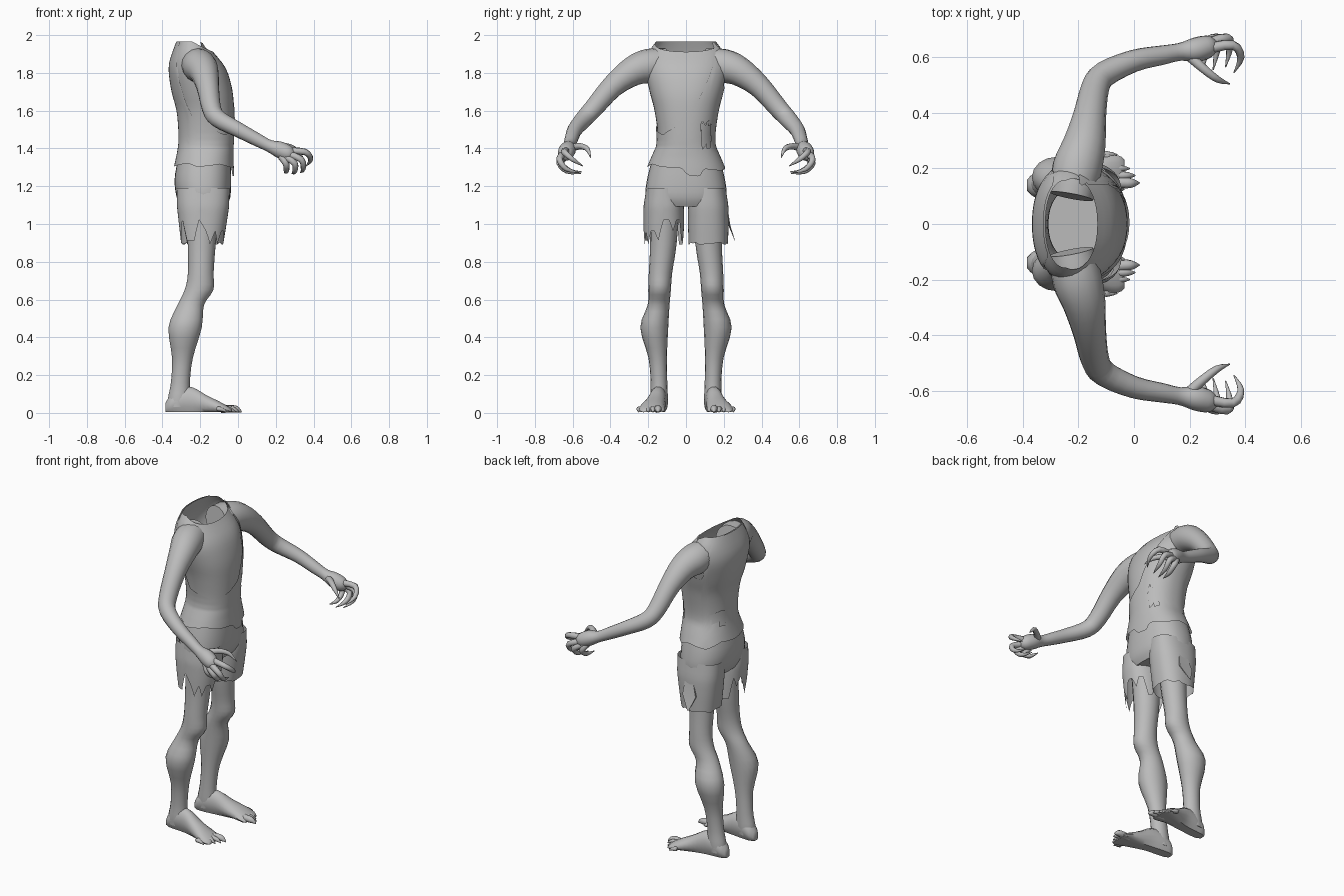
import bpy, bmesh, math, random
from mathutils import Vector

if "Cube" in bpy.data.objects:
    bpy.data.objects.remove(bpy.data.objects["Cube"])

random.seed(4)
mat = bpy.data.materials.new("dull grey")
mat.diffuse_color = (0.5, 0.5, 0.5, 1)
mat.use_nodes = True
mat.node_tree.nodes["Principled BSDF"].inputs["Base Color"].default_value = mat.diffuse_color
SIDES = (("left", 1), ("right", -1))


def skin(name, rows, caps=(True, True), drop=None, angle=50):
    """Join rows of points into a closed tube; drop(centre) cuts holes."""
    bm = bmesh.new()
    vs = [[bm.verts.new(p) for p in r] for r in rows]
    n = len(rows[0])
    for a, b in zip(vs, vs[1:]):
        for i in range(n):
            bm.faces.new((a[i], a[(i + 1) % n], b[(i + 1) % n], b[i]))
    if caps[0]:
        bm.faces.new(vs[0])
    if caps[1]:
        bm.faces.new(vs[-1])
    bmesh.ops.recalc_face_normals(bm, faces=bm.faces)
    if drop:
        gone = [f for f in bm.faces if drop(f.calc_center_median())]
        bmesh.ops.delete(bm, geom=gone, context='FACES')
    me = bpy.data.meshes.new(name)
    bm.to_mesh(me)
    bm.free()
    me.materials.append(mat)
    ob = bpy.data.objects.new(name, me)
    bpy.context.collection.objects.link(ob)
    bpy.context.view_layer.objects.active = ob
    ob.select_set(True)
    bpy.ops.object.shade_smooth_by_angle(angle=math.radians(angle))
    ob.select_set(False)
    return ob


def lerp(keys, t):
    """Linear lookup in rows sorted by their first value."""
    if t <= keys[0][0]:
        return keys[0][1:]
    for a, b in zip(keys, keys[1:]):
        if t <= b[0]:
            k = (t - a[0]) / (b[0] - a[0])
            return tuple(u + (v - u) * k for u, v in zip(a[1:], b[1:]))
    return keys[-1][1:]


def spline(keys, steps):
    """Catmull-Rom resampling of tuples."""
    out = []
    for i in range(len(keys) - 1):
        q = [keys[max(i - 1, 0)], keys[i], keys[i + 1], keys[min(i + 2, len(keys) - 1)]]
        for j in range(steps):
            t = j / steps
            out.append(tuple(0.5 * (2 * b + (c - a) * t + (2 * a - 5 * b + 4 * c - d) * t * t
                                    + (3 * b - a - 3 * c + d) * t ** 3) for a, b, c, d in zip(*q)))
    return out + [keys[-1]]


def tube(name, keys, s=1, n=12, steps=3):
    """Round limb through (x, y, z, radius) keys, mirrored by s."""
    pts = [(Vector((x, y * s, z)), max(r, 0.001)) for x, y, z, r in spline(keys, steps)]
    rows, side = [], Vector((0.3, 0.2, 1))
    for i, (p, r) in enumerate(pts):
        d = (pts[min(i + 1, len(pts) - 1)][0] - pts[max(i - 1, 0)][0]).normalized()
        side = (side - d * side.dot(d)).normalized()
        up = d.cross(side)
        rows.append([p + r * (side * math.cos(w) + up * math.sin(w))
                     for w in (2 * math.pi * k / n for k in range(n))])
    return skin(name, rows)


def oval(cx, cy, rx, ry, z, n, p=1.0):
    f = lambda v: math.copysign(abs(v) ** p, v)
    return [(cx + rx * f(math.cos(w)), cy + ry * f(math.sin(w)), z)
            for w in (2 * math.pi * k / n for k in range(n))]


def sheet(name, table, cols, rows, top, hem, off=0.0, cy=0.0, p=0.9, drop=None):
    """Cloth or skin tube whose top and hem heights vary with angle."""
    grid = []
    for j in range(rows + 1):
        ring = []
        for i in range(cols):
            w = 2 * math.pi * i / cols
            deg = math.degrees(w) if w <= math.pi else math.degrees(w) - 360
            h, t = hem(deg), top(deg)
            z = h + (t - h) * j / rows
            cx, rx, ry = lerp(table, z)
            c, s = math.cos(w), math.sin(w)
            ring.append((cx + (rx + off) * math.copysign(abs(c) ** p, c),
                         cy + (ry + off) * math.copysign(abs(s) ** p, s), z))
        grid.append(ring)
    return skin(name, grid, (False, False), drop)


# Torso, open at the neck: height, centre x, half depth, half width
torso = spline([(1.2, -.182, .14, .17), (1.33, -.18, .142, .172), (1.45, -.168, .14, .148),
                (1.6, -.17, .147, .165), (1.7, -.185, .158, .19), (1.8, -.205, .154, .212),
                (1.86, -.22, .138, .212), (1.92, -.236, .104, .196), (1.985, -.245, .07, .15)], 4)


def neck(d):
    return 1.975 - 0.055 * max(math.cos(math.radians(d)), 0)


sheet("torso", torso, 40, 24, neck, lambda d: 1.22)

# Torn shirt hanging from one shoulder
edge = [(-180, 2), (-140, 2), (-126, 1.64), (-108, 1.53), (-50, 1.48), (-12, 1.53), (6, 1.57),
        (25, 1.72), (38, 1.85), (46, 2), (66, 2), (74, 1.74), (108, 1.72), (122, 2), (180, 2)]
tears = [(-180, 1.31), (-120, 1.33), (-100, 1.31), (-60, 1.325), (-35, 1.31), (-5, 1.305), (2, 1.265),
         (18, 1.26), (24, 1.30), (60, 1.29), (85, 1.31), (120, 1.29), (150, 1.32), (180, 1.31)]
shirt = [(1.2, -.183, .155, .212), (1.3, -.182, .153, .203), (1.36, -.176, .145, .178)] + \
        [t for t in torso if t[0] > 1.4]


def shirt_top(d):
    spike = 0.025 if 50 < abs(d) < 62 and d > 0 else 0.0
    return min(lerp(edge, d)[0], neck(d) + spike)


def hole(c):
    front = c.x > -.15 and .08 < c.y < .13 and 1.42 < c.z < 1.54
    back = c.x < -.2 and .06 < c.y < .13 and 1.42 < c.z < 1.49
    return front or back


sheet("shirt", shirt, 96, 22, shirt_top, lambda d: lerp(tears, d)[0], 0.007, drop=hole)

# Shorts: seat and two ragged legs
seat = [(1.06, .20, .09, .12), (1.1, -.183, .12, .185), (1.15, -.183, .142, .215),
        (1.24, -.186, .15, .207), (1.34, -.18, .141, .183)]
skin("shorts_seat", [oval(cx, 0, rx, ry, z, 32, .85) for z, cx, rx, ry in
                     spline(seat[1:], 3)])
cuff = [(.88, -.19, .108, .104), (1.0, -.187, .125, .107), (1.1, -.185, .138, .107), (1.2, -.185, .14, .092)]
for side, s in SIDES:
    rags = [(d, (random.choice((.90, .92, .97, 1.03)) if s < 0 else random.choice((.90, .91, .905))))
            for d in range(-180, 181, 12)]
    sheet("shorts_leg_" + side, cuff, 60, 10, lambda d: 1.2,
          lambda d: lerp(rags, d)[0], cy=.118 * s, p=.85)
# Loose strip torn from the side of one leg
skin("shorts_rag", [[(-.20, .215, 1.1), (-.15, .215, 1.1), (-.15, .22, 1.1), (-.20, .22, 1.1)],
                    [(-.23, .225, 1.0), (-.14, .23, 1.0), (-.14, .235, 1.0), (-.23, .235, 1.0)],
                    [(-.20, .258, .92), (-.19, .258, .92), (-.19, .26, .92), (-.20, .26, .92)]])

# Legs: height, centre x, centre y, half depth, half width
leg = [(1.15, -.18, .11, .09, .08), (.9, -.192, .12, .074, .07), (.75, -.197, .135, .068, .062),
       (.66, -.206, .14, .076, .06), (.58, -.25, .145, .07, .058), (.46, -.28, .168, .088, .074),
       (.3, -.294, .15, .055, .049), (.17, -.305, .143, .05, .044), (.09, -.312, .143, .058, .047),
       (.04, -.318, .143, .055, .045)]
# Feet: x, centre y, half width, top height
foot = [(-.385, .14, .02, .06), (-.36, .14, .042, .10), (-.31, .143, .047, .145), (-.24, .15, .046, .145),
        (-.17, .163, .055, .105), (-.1, .178, .067, .07), (-.055, .18, .066, .045), (-.035, .178, .055, .03)]
toes = [(.02, .148, .02), (.005, .175, .015), (-.015, .2, .014), (-.035, .225, .013), (-.06, .25, .013)]
# Arm and palm, then curled fingers
arm = [(-.225, .1, 1.86, .08), (-.205, .2, 1.845, .09), (-.18, .285, 1.815, .078), (-.16, .39, 1.735, .06),
       (-.14, .49, 1.62, .051), (-.105, .54, 1.565, .047), (0, .588, 1.508, .04), (.1, .608, 1.455, .035),
       (.165, .62, 1.422, .032), (.22, .627, 1.402, .044), (.27, .64, 1.38, .04), (.295, .645, 1.372, .02)]
fingers = {
    "index": [(.26, .63, 1.395), (.355, .645, 1.39), (.385, .6, 1.35), (.36, .545, 1.315)],
    "middle": [(.26, .648, 1.38), (.335, .67, 1.35), (.345, .635, 1.30), (.33, .565, 1.28)],
    "ring": [(.25, .65, 1.365), (.30, .67, 1.33), (.30, .63, 1.287), (.285, .555, 1.275)],
    "little": [(.23, .645, 1.365), (.255, .66, 1.325), (.255, .61, 1.287), (.245, .55, 1.285)],
    "thumb": [(.2, .605, 1.412), (.25, .56, 1.42), (.3, .522, 1.405), (.345, .505, 1.36)]}

for side, s in SIDES:
    skin("leg_" + side, [oval(x, y * s, rx, ry, z, 16) for z, x, y, rx, ry in spline(leg, 3)])
    rows = []
    for x, y, w, h in spline(foot, 3):
        ring = [(2 * math.pi * k / 14) for k in range(14)]
        rows.append([(x, y * s + w * math.cos(a), max(.012, h / 2 + h / 2 * math.sin(a) * 1.0)
                      if math.sin(a) > -.5 else .012) for a in ring])
    skin("foot_" + side, rows)
    for i, (x, y, r) in enumerate(toes):
        tube(f"toe_{i + 1}_{side}", [(-.09, .178 + (y - .178) * .85, .028, r), (x - .045, y, .03, r),
                                     (x - .02, y, .024, r * .7), (x, y, .012, .002)], s, 8)
    tube("arm_" + side, arm, s, 16)
    for f, path in fingers.items():
        tube(f"{f}_finger_{side}", [p + (r,) for p, r in zip(path, (.02, .017, .013, .002))], s, 8)

# Stand the model on the ground
low = min(v.co.z for o in bpy.data.objects for v in o.data.vertices)
for o in bpy.data.objects:
    o.location.z -= low
